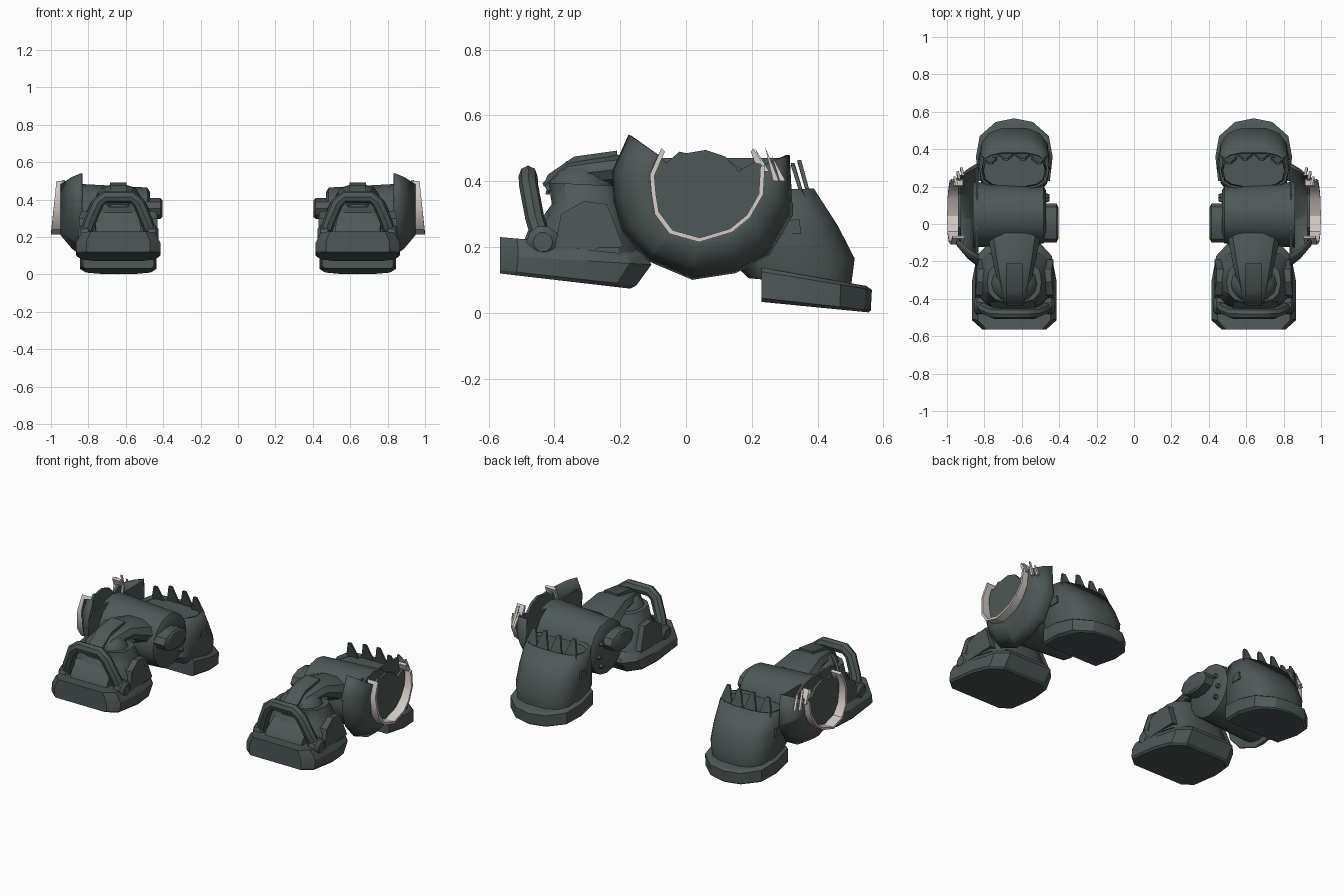
import bpy, bmesh, math
from mathutils import Vector

if "Cube" in bpy.data.objects:
    bpy.data.objects.remove(bpy.data.objects["Cube"])


def material(name, rgb):
    m = bpy.data.materials.new(name)
    m.diffuse_color = (*rgb, 1)
    m.use_nodes = True
    m.node_tree.nodes["Principled BSDF"].inputs["Base Color"].default_value = m.diffuse_color
    return m


DARK = material("dark_green_grey", (0.075, 0.098, 0.094))
CREAM = material("pale_cream", (0.64, 0.58, 0.55))
CX = 0.64  # centre line of one leg


def finish(name, bm, mat=DARK, thick=0, angle=35):
    """Turn a bmesh into a mirrored object with sharp edges kept."""
    bmesh.ops.recalc_face_normals(bm, faces=bm.faces)
    me = bpy.data.meshes.new(name)
    bm.to_mesh(me)
    bm.free()
    me.materials.append(mat)
    ob = bpy.data.objects.new(name, me)
    bpy.context.collection.objects.link(ob)
    bpy.ops.object.select_all(action='DESELECT')
    ob.select_set(True)
    bpy.context.view_layer.objects.active = ob
    bpy.ops.object.shade_smooth_by_angle(angle=math.radians(angle))
    if thick:
        s = ob.modifiers.new("thickness", 'SOLIDIFY')
        s.thickness, s.offset = thick, 0
    mir = ob.modifiers.new("mirror", 'MIRROR')
    mir.use_mirror_merge = False
    return ob


def loft(name, rings, closed=True, caps=(True, True), **kw):
    bm = bmesh.new()
    vs = [[bm.verts.new(p) for p in r] for r in rings]
    n = len(vs[0])
    for a, b in zip(vs, vs[1:]):
        for i in range(n if closed else n - 1):
            j = (i + 1) % n
            bm.faces.new((a[i], a[j], b[j], b[i]))
    if closed and caps[0]:
        bm.faces.new(vs[0])
    if closed and caps[1]:
        bm.faces.new(vs[-1])
    return finish(name, bm, **kw)


def tube(name, path, radii, n=8, **kw):
    """Tube along a path; each radius is (sideways, up)."""
    pts = [Vector(p) for p in path]
    rings = []
    for i, p in enumerate(pts):
        t = (pts[min(i + 1, len(pts) - 1)] - pts[max(i - 1, 0)]).normalized()
        side = t.cross(Vector((1, 0, 0)) if abs(t.x) < 0.05 else Vector((0, 1, 0))).normalized()
        up = side.cross(t).normalized()
        a, b = radii[i] if isinstance(radii, list) else radii
        rings.append([p + up * a * math.cos(k * math.tau / n) + side * b * math.sin(k * math.tau / n)
                      for k in range(n)])
    return loft(name, rings, **kw)


def barrel(name, profile, y, z, n=14, flat=1, **kw):
    """Lathe around the x axis from (x, radius) pairs, squashed in z by flat."""
    return loft(name, [[(x, y + r * math.cos(k * math.tau / n), z + flat * r * math.sin(k * math.tau / n))
                        for k in range(n)] for x, r in profile], **kw)


def oval(y0, y1, w, zfun, n=14, e=0.7):
    """Rounded-box ring in plan; height given by a function of y."""
    out = []
    for k in range(n):
        c, s = math.cos(k * math.tau / n), math.sin(k * math.tau / n)
        y = (y0 + y1) / 2 + (y1 - y0) / 2 * math.copysign(abs(s) ** e, s)
        out.append((CX + w * math.copysign(abs(c) ** e, c), y, zfun(y)))
    return out


def slab(name, plan, layers, front, **kw):
    """Stack a plan outline; layers hold (scale x, scale y from the front, height at y=0, slope)."""
    return loft(name, [[(CX + x * sx, front + (y - front) * sy, h + m * y) for x, y in plan]
                       for sx, sy, h, m in layers], angle=25, **kw)


def spike(name, tri, axis, depth, **kw):
    d = Vector(axis) * depth
    return loft(name, [[Vector(p) for p in tri], [Vector(p) + d for p in tri]], **kw)


# ---- front boot ----
half = [(0.17, -0.565), (0.225, -0.51), (0.225, -0.30), (0.20, -0.17), (0.14, -0.105)]
plan = half + [(-x, y) for x, y in reversed(half)]
slab("front_boot_sole", plan, [(0.96, 0.86, 0.063, -0.1), (1, 0.90, 0.073, -0.1), (1, 1, 0.14, -0.06),
                               (0.92, 0.97, 0.165, -0.08), (0.86, 0.90, 0.185, -0.08)], -0.562)
loft("front_boot_upper", [oval(-0.46, -0.13, 0.21, lambda y: 0.16 - 0.1 * y),
                          oval(-0.45, -0.16, 0.20, lambda y: 0.23 - 0.1 * y),
                          oval(-0.41, -0.18, 0.175, lambda y: 0.31 - 0.05 * y),
                          oval(-0.42, -0.20, 0.145, lambda y: 0.375 - 0.05 * y)])
loft("ankle_dome", [oval(-0.43 + d, -0.21 - d, 0.13 - d, lambda y, h=h: h, e=1)
                    for d, h in ((0, 0.36), (0.01, 0.40), (0.04, 0.435), (0.08, 0.45))])
# side cheek panels of the boot
for sgn, tag in ((1, "outer"), (-1, "inner")):
    spike(f"boot_{tag}_cheek", [(CX + sgn * 0.165, -0.40, 0.19), (CX + sgn * 0.165, -0.38, 0.30),
                                (CX + sgn * 0.155, -0.31, 0.34), (CX + sgn * 0.155, -0.24, 0.33),
                                (CX + sgn * 0.165, -0.19, 0.20)], (sgn, 0, 0), 0.045)
# toe step in front of the ankle
spike("toe_ridge", [(CX - 0.12, -0.50, 0.20), (CX - 0.12, -0.48, 0.25), (CX - 0.11, -0.42, 0.31),
                    (CX - 0.12, -0.38, 0.20)], (1, 0, 0), 0.24)

# ---- roll bar over the toe ----
half = [(0.18, -0.435, 0.205), (0.15, -0.46, 0.29), (0.108, -0.478, 0.385), (0.07, -0.48, 0.415)]
bar = [(-x, y, z) for x, y, z in half] + half[::-1]
tube("roll_bar", [(CX + x, y, z) for x, y, z in bar], (0.029, 0.033))
for sgn, tag in ((1, "outer"), (-1, "inner")):
    x = CX + sgn * 0.18
    barrel(f"bar_{tag}_pivot", [(x - 0.035, 0.03), (x - 0.02, 0.05), (x + 0.02, 0.05), (x + 0.035, 0.03)],
           -0.435, 0.215, 10)

# ---- shin tube from ankle to barrel ----
tube("shin_tube", [(CX, -0.42, 0.37), (CX, -0.35, 0.42), (CX, -0.22, 0.435), (CX, -0.07, 0.38)],
     [(0.06, 0.03), (0.08, 0.045), (0.11, 0.05), (0.14, 0.07)], 10)
spike("shin_strap", [(CX - 0.045, -0.435, 0.385), (CX - 0.045, -0.42, 0.42), (CX - 0.045, -0.34, 0.475),
                     (CX - 0.045, -0.21, 0.493), (CX - 0.045, -0.21, 0.44), (CX - 0.045, -0.34, 0.42)],
      (1, 0, 0), 0.09)

# ---- knee barrel with flattened inner hub ----
barrel("knee_barrel", [(0.47, 0.13), (0.485, 0.155), (0.86, 0.175)], 0.05, 0.31, 16)
barrel("inner_hub", [(0.405, 0.085), (0.415, 0.105), (0.49, 0.105)], 0.005, 0.352, 10, 0.56)

# ---- flared outer cup, open at the top ----
rim = [(-0.17, 0.54), (-0.22, 0.43), (-0.215, 0.34), (-0.19, 0.25), (-0.11, 0.16), (0.02, 0.105),
       (0.15, 0.125), (0.25, 0.18), (0.32, 0.30), (0.31, 0.48)]
disc = [(-0.085, 0.48), (-0.11, 0.42), (-0.105, 0.36), (-0.095, 0.30), (-0.05, 0.24), (0.04, 0.215),
        (0.14, 0.245), (0.195, 0.29), (0.235, 0.36), (0.24, 0.45)]
loft("outer_cup", [[(0.835, y, z) for y, z in rim],
                   [(0.885, y * 0.65 + v * 0.35, z * 0.65 + w * 0.35) for (y, z), (v, w) in zip(rim, disc)],
                   [(0.945, y, z) for y, z in disc]], closed=False, thick=0.012, angle=20)
# back wall of the cup, closing it to the barrel
loft("cup_back", [[(x, y, min(z, 0.47)) for y, z in rim] for x in (0.835, 0.845)])
# side disc with a broken top edge
jag = disc + [(0.21, 0.46), (0.16, 0.43), (0.12, 0.475), (0.06, 0.495), (0.0, 0.485), (-0.02, 0.49), (-0.06, 0.455)]
loft("side_disc", [[(x, y, z) for y, z in jag] for x in (0.925, 0.94)])

# ---- pale half ring and its splinters ----
arc = [(-0.075, 0.50)] + disc[1:]


def ring_row(off, s):
    return [(1.0 - 0.1 * (z - 0.21) - off, 0.065 + (y - 0.065) * s, 0.38 + (z - 0.38) * s) for y, z in arc]


rows = [ring_row(0.065, 1), ring_row(0, 1), ring_row(0, 0.92), ring_row(0.065, 0.92)]
loft("pale_half_ring", [list(q) for q in zip(*rows)], mat=CREAM, angle=30)
for y, z0, z1, x in ((0.235, 0.43, 0.50, 0.965), (0.265, 0.40, 0.505, 0.95), (0.285, 0.40, 0.48, 0.93)):
    spike("pale_splinter", [(x, y, z0), (x, y + 0.018, z0), (x - 0.01, y - 0.025, z1)],
          (-1, 0, 0), 0.014, mat=CREAM)
spike("pale_broken_tip", [(0.965, 0.21, 0.455), (0.965, 0.235, 0.45), (0.965, 0.205, 0.50), (0.965, 0.197, 0.49)],
      (-1, 0, 0), 0.05, mat=CREAM)

# ---- rear boot ----
half = [(0.19, 0.23), (0.205, 0.36), (0.185, 0.47), (0.10, 0.545), (0.0, 0.565)]
plan = half + [(-x, y) for x, y in reversed(half[:-1])]
slab("rear_boot_sole", plan, [(0.93, 0.97, 0.055, -0.095), (1, 0.99, 0.07, -0.11),
                              (1, 1, 0.163, -0.165), (0.93, 0.95, 0.175, -0.165)], 0.23)
loft("rear_boot_shaft", [oval(0.19, 0.50, 0.175, lambda y: 0.13 - 0.1 * y),
                         oval(0.14, 0.51, 0.185, lambda y: 0.16 + 0.02 * (y - 0.3)),
                         oval(0.16, 0.46, 0.185, lambda y: 0.26),
                         oval(0.19, 0.385, 0.18, lambda y: 0.375)], caps=(True, False), thick=0.012)
loft("rear_boot_filling", [oval(0.17, 0.46, 0.17, lambda y: 0.24), oval(0.20, 0.37, 0.165, lambda y: 0.365)])
# broad broken teeth along the top of the rear boot
for dx, y, h in ((-0.13, 0.345, 0.455), (-0.045, 0.365, 0.46), (0.045, 0.365, 0.465), (0.13, 0.345, 0.45)):
    x = CX + dx
    spike("boot_tooth", [(x - 0.042, y + 0.015, 0.355), (x + 0.042, y + 0.015, 0.355),
                         (x + 0.008, y - 0.015, h), (x - 0.012, y - 0.015, h)], (0, -1, 0), 0.012)
# small raised window frames on the boot sides
for sgn, tag in ((1, "outer"), (-1, "inner")):
    x = CX + sgn * 0.18
    spike(f"boot_{tag}_window", [(x, 0.29, 0.24), (x, 0.30, 0.28), (x, 0.345, 0.285), (x, 0.35, 0.24)],
          (sgn, 0, 0), 0.014)
# bolts on the inner face
for y, z in ((0.13, 0.36), (0.15, 0.29), (0.13, 0.23)):
    barrel("inner_bolt", [(0.452, 0.010), (0.475, 0.016)], y, z, 6)
